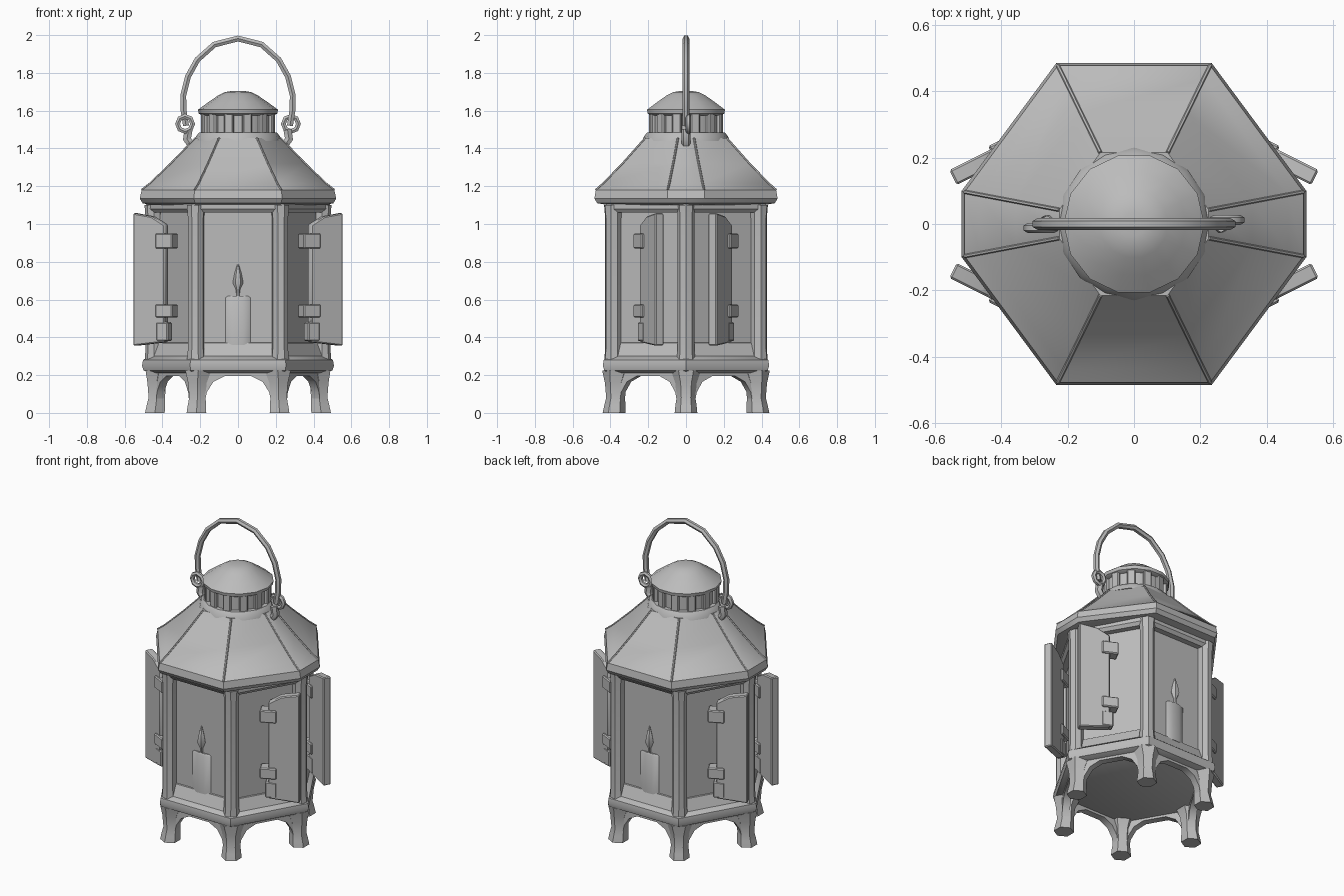
import bpy, bmesh
from math import sin, cos, pi, radians, atan2
from mathutils import Matrix, Vector

if "Cube" in bpy.data.objects:
    bpy.data.objects.remove(bpy.data.objects["Cube"])

metal = bpy.data.materials.new("weathered_grey")
metal.use_nodes = True
GREY = (0.5, 0.5, 0.5, 1)
metal.diffuse_color = GREY
metal.node_tree.nodes["Principled BSDF"].inputs["Base Color"].default_value = GREY


def finish(obj, angle=35):
    obj.data.materials.clear()
    obj.data.materials.append(metal)
    bpy.ops.object.select_all(action='DESELECT')
    obj.select_set(True)
    bpy.context.view_layer.objects.active = obj
    if obj.type == 'CURVE':
        bpy.ops.object.convert(target='MESH')
    bpy.ops.object.shade_smooth_by_angle(angle=radians(angle))


def loft(name, rings, mat=Matrix(), inset=None, bevel=0):
    """Skin a stack of equal rings of 3D points and cap both ends."""
    bm = bmesh.new()
    rows = [[bm.verts.new(p) for p in ring] for ring in rings]
    n = len(rows[0])
    sides = [bm.faces.new((a[j], a[(j + 1) % n], b[(j + 1) % n], b[j]))
             for a, b in zip(rows, rows[1:]) for j in range(n)]
    bm.faces.new(rows[0][::-1])
    bm.faces.new(rows[-1])
    bmesh.ops.recalc_face_normals(bm, faces=bm.faces[:])
    bm.normal_update()
    if inset:
        bmesh.ops.inset_individual(bm, faces=sides, thickness=inset[0], depth=inset[1])
    if bevel:
        bmesh.ops.bevel(bm, geom=bm.edges[:], offset=bevel, segments=1, affect='EDGES')
    bm.transform(mat)
    bmesh.ops.recalc_face_normals(bm, faces=bm.faces[:])
    mesh = bpy.data.meshes.new(name)
    bm.to_mesh(mesh)
    bm.free()
    obj = bpy.data.objects.new(name, mesh)
    bpy.context.collection.objects.link(obj)
    finish(obj)


def circle(r, z, n, x=0, y=0, turn=0, sy=1):
    return [(x + r * cos(2 * pi * k / n + turn), y + sy * r * sin(2 * pi * k / n + turn), z)
            for k in range(n)]


def lathe(name, profile, n, x=0, y=0, sy=1, **kw):
    loft(name, [circle(r, z, n, x, y, 0, sy) for r, z in profile], **kw)


def clipped_hex(w, d, z):
    """Hexagon of half width w and half depth d with its side corners cut off."""
    a, b = w * 0.19, w * 0.45
    return [(w, a, z), (b, d, z), (-b, d, z), (-w, a, z),
            (-w, -a, z), (-b, -d, z), (b, -d, z), (w, -a, z)]


def box(name, size, mat):
    x, y, z = (s / 2 for s in size)
    rings = [[(-x, -y, h), (x, -y, h), (x, y, h), (-x, y, h)] for h in (-z, z)]
    loft(name, rings, mat, bevel=0.006)


def tube(name, points, r, cyclic=False):
    curve = bpy.data.curves.new(name, 'CURVE')
    curve.dimensions = '3D'
    curve.bevel_depth = r
    curve.bevel_resolution = 1
    curve.use_fill_caps = True
    spline = curve.splines.new('POLY')
    spline.points.add(len(points) - 1)
    for p, co in zip(spline.points, points):
        p.co = (*co, 1)
    spline.use_cyclic_u = cyclic
    obj = bpy.data.objects.new(name, curve)
    bpy.context.collection.objects.link(obj)
    finish(obj, 50)


# Hexagonal body with recessed window panels
lathe("body_walls", [(0.475, 0.26), (0.475, 1.12)], 6, inset=(0.062, -0.04))

# Base and top mouldings
lathe("base_moulding", [(0.47, 0.21), (0.5, 0.225), (0.508, 0.25), (0.503, 0.28), (0.47, 0.3)], 6)
lathe("frieze", [(0.47, 1.06), (0.488, 1.08), (0.488, 1.12)], 6)

# Posts, sills, feet and arched skirts, one set per side
for k in range(6):
    rot = Matrix.Rotation(k * pi / 3, 4, 'Z')
    lathe("corner_post", [(0.05, 0.27), (0.044, 0.34), (0.044, 1.03), (0.05, 1.1)], 8, x=0.445, mat=rot)
    sill = [(-0.41, 0.3), (-0.38, 0.37), (-0.34, 0.38), (-0.34, 0.3)]
    loft("window_sill", [[(x, y, z) for y, z in sill] for x in (-0.18, 0.18)], rot)
    foot = [(0.42, 0.08, 0.225), (0.43, 0.057, 0.16), (0.43, 0.05, 0.08),
            (0.435, 0.056, 0.04), (0.44, 0.06, 0)]
    loft("foot", [circle(s, z, 6, x, turn=pi / 6) for x, s, z in foot], rot)
    arch = [(0.23, 0.235), (0.23, 0.08), (0.175, 0.06), (0.165, 0.11), (0.13, 0.165), (0.07, 0.195)]
    outline = arch + [(-x, z) for x, z in reversed(arch)]
    loft("arched_skirt", [[(x, y, z) for x, z in outline] for y in (-0.4, -0.355)], rot)

# Candles in the front and back windows
for s in (-1, 1):
    lathe("candle", [(0.075, 0.36), (0.075, 0.61), (0.06, 0.62)], 10, y=s * 0.362, sy=0.35)
    lathe("flame", [(0.008, 0.61), (0.01, 0.65), (0.028, 0.69), (0.018, 0.74), (0.003, 0.79)],
          6, y=s * 0.375)

# Open shutters with hinge blocks on the four slanted sides
for sx in (-1, 1):
    for sy in (-1, 1):
        inner, outer = Vector((sx * 0.405, sy * 0.21, 0)), Vector((sx * 0.545, sy * 0.14, 0))
        run = outer - inner
        mat = Matrix.Translation(inner) @ Matrix.Rotation(atan2(run.y, run.x), 4, 'Z')
        w = run.length
        outline = [(-0.03, 0.375), (w, 0.355), (w, 1.058), (w * 0.3, 1.04), (-0.03, 0.995)]
        loft("shutter", [[(x, y, z) for x, z in outline] for y in (-0.025, 0.025)], mat, bevel=0.006)
        for z, h in ((0.91, 0.08), (0.54, 0.07)):
            box("hinge_block", (0.1, 0.075, h), mat @ Matrix.Translation((-0.03, 0, z)))
        box("shutter_stop", (0.07, 0.055, 0.1), mat @ Matrix.Translation((-0.015, 0, 0.43)))

# Roof with thick eave and faint corner ridges
roof = [(0.46, 0.41, 1.10), (0.505, 0.47, 1.11), (0.52, 0.485, 1.135), (0.51, 0.477, 1.18),
        (0.465, 0.437, 1.215), (0.355, 0.335, 1.32), (0.225, 0.215, 1.455)]
rings = [clipped_hex(*r) for r in roof]
loft("roof", rings)
for corner in range(8):
    tube("roof_ridge", [ring[corner] for ring in rings[3:]], 0.006)

# Vented collar and domed cap
lathe("collar_ring", [(0.23, 1.44), (0.222, 1.465), (0.205, 1.485)], 16)
lathe("collar_core", [(0.18, 1.47), (0.18, 1.6)], 16)
for k in range(12):
    box("collar_bar", (0.035, 0.05, 0.115),
        Matrix.Rotation((k + 0.5) * pi / 6, 4, 'Z') @ Matrix.Translation((0.18, 0, 1.535)))
lathe("cap", [(0.19, 1.575), (0.208, 1.585), (0.212, 1.605), (0.157, 1.645), (0.103, 1.682),
              (0.07, 1.698), (0.035, 1.704)], 14)

# Carrying handle with lugs and rings
half = [(0.275, 1.52), (0.288, 1.6), (0.29, 1.68), (0.265, 1.78), (0.215, 1.87), (0.125, 1.95)]
arc = [(-x, 0, z) for x, z in half] + [(0, 0, 1.982)] + [(x, 0, z) for x, z in reversed(half)]
tube("handle", arc, 0.018)
for s in (-1, 1):
    tube("handle_ring", [(s * 0.28 + 0.04 * cos(a * pi / 4), 0.012 * s, 1.53 + 0.04 * sin(a * pi / 4))
                         for a in range(8)], 0.015, True)
    tube("handle_lug", [(s * x, 0, z) for x, z in ((0.2, 1.43), (0.25, 1.42), (0.27, 1.45), (0.262, 1.5))],
         0.025)
